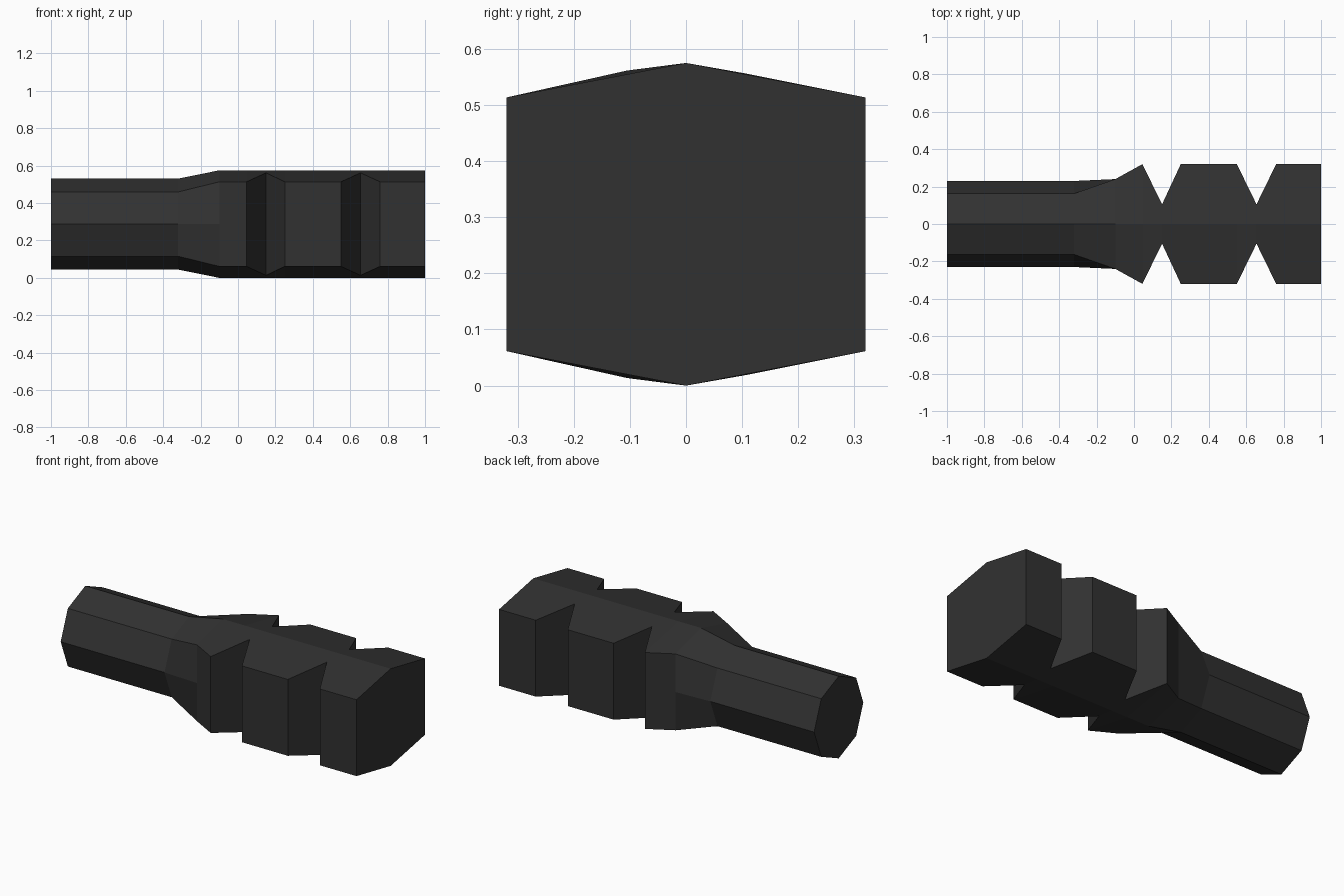
import bpy, bmesh

if "Cube" in bpy.data.objects:
    bpy.data.objects.remove(bpy.data.objects["Cube"])

MID = 0.29

charcoal = bpy.data.materials.new("charcoal")
charcoal.diffuse_color = (0.031, 0.031, 0.031, 1)
charcoal.use_nodes = True
charcoal.node_tree.nodes["Principled BSDF"].inputs["Base Color"].default_value = charcoal.diffuse_color

# Stations along the length:
# x, peak height, side-corner y, front/back corner heights, widest y (heights from the middle)
HEAD = 0.2875
stations = [
    (-1.00, 0.243, 0.163, 0.172, 0.172, 0.23),   # handle end
    (-0.32, 0.243, 0.163, 0.172, 0.172, 0.23),   # handle meets taper
    (-0.10, HEAD, 0.240, 0.226, 0.226, 0.24),    # taper meets head
    (0.045, HEAD, 0.320, 0.226, 0.226, 0.32),
    (0.15, HEAD, 0.105, 0.274, 0.269, 0.105),    # first notch
    (0.25, HEAD, 0.320, 0.226, 0.226, 0.32),
    (0.55, HEAD, 0.320, 0.226, 0.226, 0.32),
    (0.655, HEAD, 0.105, 0.274, 0.269, 0.105),   # second notch
    (0.76, HEAD, 0.320, 0.226, 0.226, 0.32),
    (1.00, HEAD, 0.320, 0.226, 0.226, 0.32),     # head end
]


def ring(bm, x, peak, y, zf, zb, wide):
    """Eight-sided cross-section."""
    pts = [(0, peak), (y, zb), (wide, 0), (y, -zb),
           (0, -peak), (-y, -zf), (-wide, 0), (-y, zf)]
    return [bm.verts.new((x, py, MID - 0.0025 + pz)) for py, pz in pts]


# Loft the sections into one solid with capped ends
bm = bmesh.new()
rings = [ring(bm, *s) for s in stations]
for a, b in zip(rings, rings[1:]):
    for i in range(8):
        j = (i + 1) % 8
        bm.faces.new((a[i], a[j], b[j], b[i]))
bm.faces.new(rings[0])
bm.faces.new(rings[-1])
bmesh.ops.recalc_face_normals(bm, faces=bm.faces)

mesh = bpy.data.meshes.new("notched_grip")
bm.to_mesh(mesh)
bm.free()
mesh.materials.append(charcoal)
bpy.context.collection.objects.link(bpy.data.objects.new("notched_grip", mesh))
